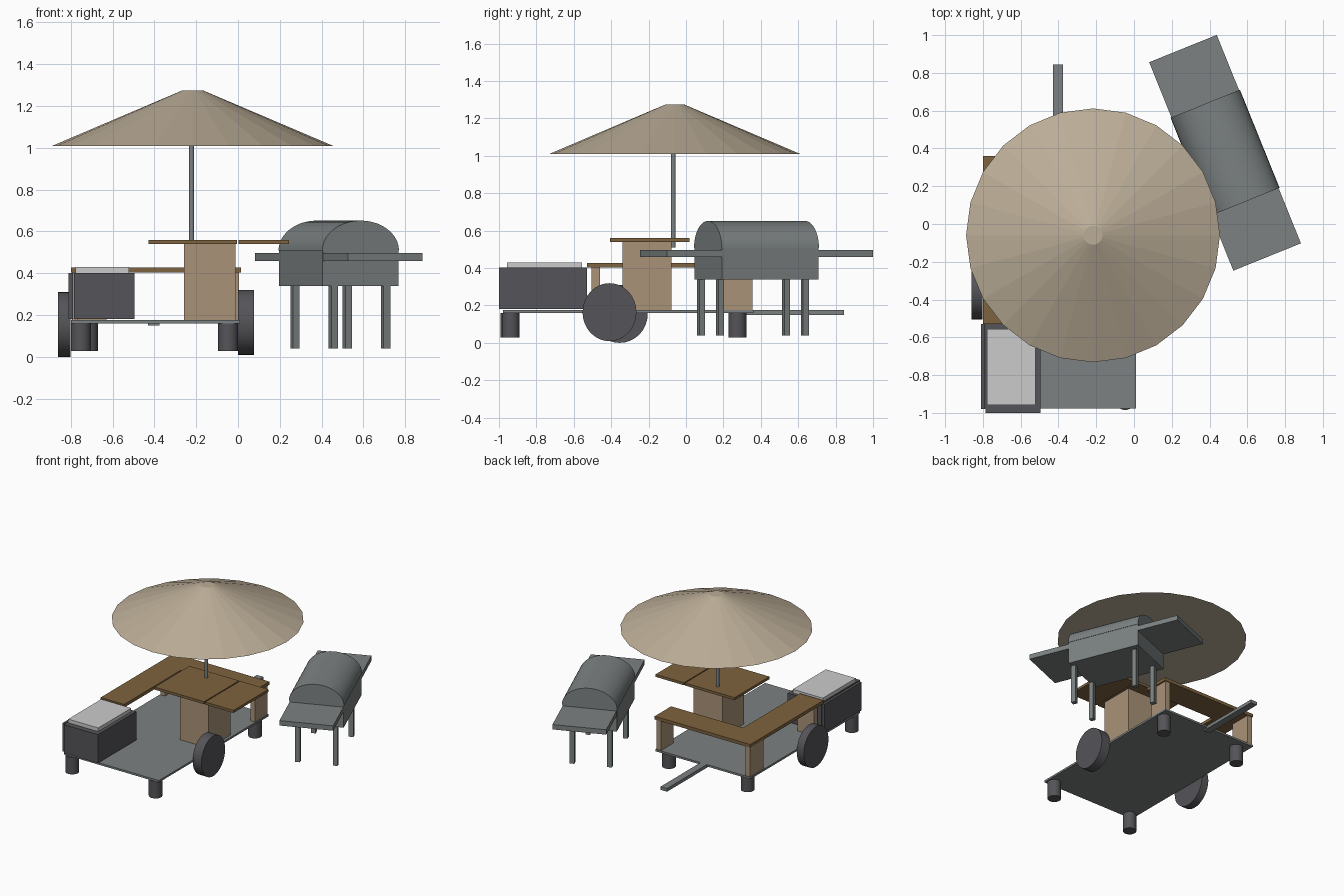
import bpy, bmesh, math
from mathutils import Matrix, Vector

if "Cube" in bpy.data.objects:
    bpy.data.objects.remove(bpy.data.objects["Cube"])


def material(name, rgb):
    m = bpy.data.materials.new(name)
    m.diffuse_color = (*rgb, 1)
    m.use_nodes = True
    m.node_tree.nodes["Principled BSDF"].inputs["Base Color"].default_value = m.diffuse_color
    return m


WOOD = material("wood", (0.21, 0.125, 0.05))
TAN = material("tan_panel", (0.40, 0.29, 0.19))
CANVAS = material("canvas", (0.50, 0.42, 0.31))
DARK = material("dark_grey", (0.09, 0.09, 0.10))
LIGHT = material("light_grey", (0.55, 0.55, 0.55))
STEEL = material("steel", (0.2, 0.22, 0.22))


def add(name, bm, mat, smooth=False):
    bmesh.ops.recalc_face_normals(bm, faces=bm.faces)
    me = bpy.data.meshes.new(name)
    bm.to_mesh(me)
    bm.free()
    ob = bpy.data.objects.new(name, me)
    bpy.context.collection.objects.link(ob)
    me.materials.append(mat)
    if smooth:
        bpy.ops.object.select_all(action='DESELECT')
        ob.select_set(True)
        bpy.context.view_layer.objects.active = ob
        bpy.ops.object.shade_smooth_by_angle(angle=math.radians(30))
    return ob


def box(name, x, y, z, mat, frame=Matrix()):
    """Box from (min, max) pairs, optionally placed in a local frame."""
    bm = bmesh.new()
    mid = Vector([(a + b) / 2 for a, b in (x, y, z)])
    size = [b - a for a, b in (x, y, z)] + [1]
    bmesh.ops.create_cube(bm, size=1, matrix=frame @ Matrix.Translation(mid) @ Matrix.Diagonal(size))
    return add(name, bm, mat)


def cone(name, center, r1, r2, depth, mat, n=24, rot=Matrix(), scale=(1, 1, 1), smooth=True):
    bm = bmesh.new()
    m = Matrix.Translation(center) @ Matrix.Diagonal((*scale, 1)) @ rot
    bmesh.ops.create_cone(bm, cap_ends=True, segments=n, radius1=r1, radius2=r2, depth=depth, matrix=m)
    return add(name, bm, mat, smooth)


def extrude_profile(name, pts, axis, depth, mat, frame=Matrix(), smooth=False):
    """Prism from a profile of 3D points, pushed along an axis."""
    bm = bmesh.new()
    f = bm.faces.new([bm.verts.new(p) for p in pts])
    new = bmesh.ops.extrude_face_region(bm, geom=[f])["geom"]
    bmesh.ops.translate(bm, vec=Vector(axis) * depth, verts=[v for v in new if isinstance(v, bmesh.types.BMVert)])
    bm.transform(frame)
    return add(name, bm, mat, smooth)


# Umbrella and pole
cone("umbrella_canopy", (-0.217, -0.06, 1.142), 0.672, 0.05, 0.265, CANVAS, 24, smooth=False)
cone("umbrella_pole", (-0.222, -0.068, 0.785), 0.0125, 0.0125, 0.55, STEEL, 16)

# Cart deck and tow bar
box("deck", (-0.80, 0.01), (-0.978, 0.36), (0.16, 0.175), STEEL)
box("tow_bar", (-0.43, -0.375), (0.32, 0.845), (0.15, 0.175), STEEL)

# Corner feet
for i, (x, y) in enumerate([(-0.752, -0.945), (-0.047, -0.937), (-0.718, 0.275), (-0.047, 0.275)]):
    cone(f"deck_foot_{i + 1}", (x, y, 0.094), 0.048, 0.048, 0.132, DARK)

# Wheels on the deck sides
side = Matrix.Rotation(math.pi / 2, 4, 'Y')
cone("left_wheel", (-0.831, -0.355, 0.155), 0.155, 0.155, 0.06, DARK, 32, side, (1, 0.97, 1))
cone("right_wheel", (0.038, -0.409, 0.164), 0.155, 0.155, 0.075, DARK, 32, side, (1, 0.93, 1))

# Cool box with lid and side plate
box("cooler_body", (-0.785, -0.495), (-1.0, -0.53), (0.182, 0.402), DARK)
box("cooler_lid", (-0.778, -0.522), (-0.957, -0.555), (0.402, 0.43), LIGHT)
box("cooler_side_plate", (-0.81, -0.79), (-0.98, -0.53), (0.182, 0.40), DARK)

# L-shaped low counter and its supports
L = [(-0.8, -0.53), (-0.6, -0.53), (-0.6, 0.16), (0.015, 0.16), (0.015, 0.36), (-0.8, 0.36)]
extrude_profile("low_counter", [(x, y, 0.403) for x, y in L], (0, 0, 1), 0.025, WOOD)
box("counter_panel_front", (-0.77, -0.63), (-0.505, -0.46), (0.175, 0.403), TAN)
box("counter_panel_corner", (-0.795, -0.755), (0.19, 0.355), (0.175, 0.403), TAN)
box("counter_panel_right", (-0.035, 0.005), (0.20, 0.355), (0.175, 0.403), TAN)

# Serving cabinet with two table boards
box("cabinet", (-0.258, -0.012), (-0.34, -0.077), (0.175, 0.54), TAN)
box("table_board", (-0.428, -0.005), (-0.405, 0.02), (0.54, 0.56), WOOD)
box("table_flap", (0.003, 0.245), (-0.405, 0.02), (0.54, 0.56), WOOD)

# Turned barbecue: tub, domed lid, shelves and legs
G = Matrix.Translation((0.482, 0.377, 0)) @ Matrix.Rotation(math.radians(22), 4, 'Z')
box("grill_tub", (-0.195, 0.195), (-0.278, 0.278), (0.338, 0.508), STEEL, G)
arc = [math.pi * i / 20 for i in range(21)]
extrude_profile("grill_lid", [(0.198 * math.cos(a), -0.28, 0.508 + 0.144 * math.sin(a)) for a in arc],
                (0, 1, 0), 0.56, STEEL, G, True)
for s, name in ((-1, "front"), (1, "back")):
    box(f"grill_shelf_{name}", (-0.193, 0.193), tuple(sorted((s * 0.278, s * 0.595))), (0.458, 0.496), STEEL, G)
    for t, hand in ((-1, "left"), (1, "right")):
        x, y = t * 0.135, s * 0.245 - 0.02
        box(f"grill_leg_{name}_{hand}", (x - 0.017, x + 0.017), (y - 0.017, y + 0.017), (0.04, 0.34), STEEL, G)
